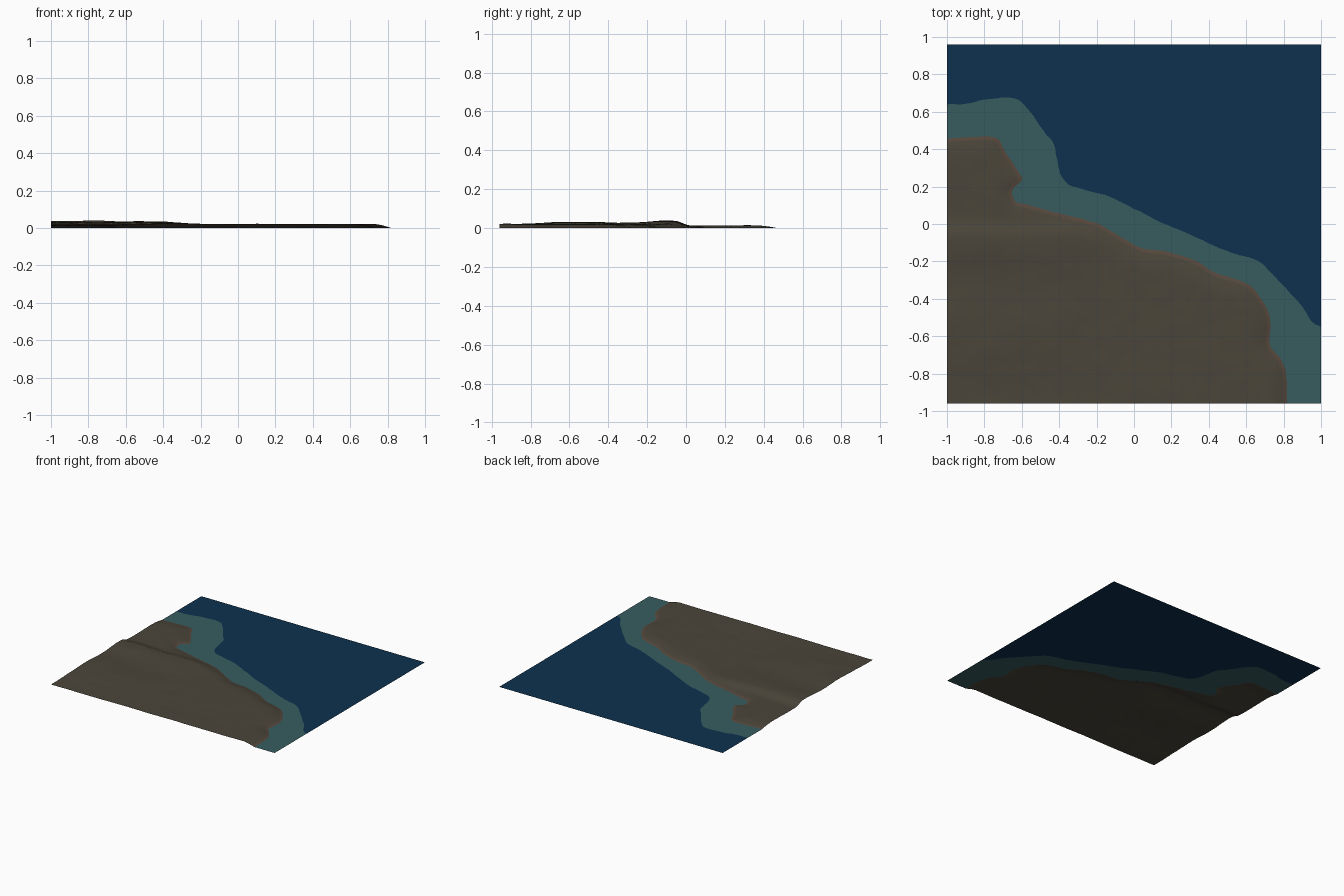
import bpy
import math
from mathutils import Vector, noise
from mathutils.geometry import delaunay_2d_cdt

if "Cube" in bpy.data.objects:
    bpy.data.objects.remove(bpy.data.objects["Cube"])

W, D = 1.0, 0.96          # half width and half depth of the map tile
RIM = 0.018               # width of the bare soil along the coast

COAST = [(-1, .457), (-.88, .463), (-.74, .463), (-.69, .388), (-.635, .302), (-.6, .238),
         (-.647, .185), (-.636, .12), (-.556, .1), (-.395, .056), (-.21, .008), (-.1, -.05),
         (.032, -.126), (.166, -.147), (.326, -.195), (.433, -.26), (.594, -.313),
         (.684, -.404), (.727, -.51), (.727, -.644), (.786, -.725), (.813, -.805), (.818, -.96)]
SHELF = [(-1, .64), (-.88, .645), (-.8, .665), (-.65, .675), (-.57, .62), (-.49, .505),
         (-.43, .425), (-.4, .29), (-.355, .215), (-.26, .18), (-.13, .147), (0, .083),
         (.165, 0), (.27, -.045), (.43, -.115), (.54, -.16), (.66, -.195), (.755, -.285),
         (.89, -.43), (.957, -.527), (1, -.55)]


def material(name, rgb):
    m = bpy.data.materials.new(name)
    m.diffuse_color = (*rgb, 1)
    m.use_nodes = True
    m.node_tree.nodes["Principled BSDF"].inputs["Base Color"].default_value = m.diffuse_color
    return m


def smooth_line(points, steps=5):
    """Catmull-Rom curve through the points, with a slight natural wobble."""
    p = [Vector(q) for q in points]
    p = [2 * p[0] - p[1]] + p + [2 * p[-1] - p[-2]]
    out = []
    for a, b, c, d in zip(p, p[1:], p[2:], p[3:]):
        for i in range(steps):
            t = i / steps
            v = 0.5 * (2 * b + (c - a) * t + (2 * a - 5 * b + 4 * c - d) * t * t
                       + (3 * b - a - 3 * c + d) * t ** 3)
            if out:
                n = noise.noise_vector((v.x * 22, v.y * 22, 0))
                v = v + Vector((n.x, n.y)) * 0.005
            out.append(v)
    return out + [p[-2]]


def step(lo, hi, v):
    t = max(0, min(1, (v - lo) / (hi - lo)))
    return t * t * (3 - 2 * t)


def bell(v, centre, width):
    return math.exp(-((v - centre) / width) ** 2)


coast = smooth_line(COAST)
shelf = smooth_line(SHELF)


def coast_distance(p):
    best = 9
    for a, b in zip(coast, coast[1:]):
        ab = b - a
        t = max(0, min(1, (p - a).dot(ab) / ab.length_squared))
        best = min(best, (a + ab * t - p).length)
    return best


def land_height(p):
    """Shore ramp, low northern spit, scarp and western plateau."""
    x, y = p
    shore = 1 - (1 - min(1, coast_distance(p) / 0.11)) ** 2
    west = step(-.18, -.45, x)
    south = .02 + west * (.017 * bell(y, -.1, .15) + .011 * bell(y, -.55, .22))
    scarp = step(.025, -.06, y + .015 * noise.noise((x * 4, 0, 5)))
    base = .013 + (south - .013) * scarp
    bumps = (.0035 * noise.noise((x * 5, y * 5, 1)) + .0016 * noise.noise((x * 14, y * 14, 2)))
    return max(0, shore * (base + bumps))


def sheet(name, outline, extra=(), height=None, mats=(), pick=None):
    """Triangulated open surface inside an outline."""
    pts = list(outline) + list(extra)
    verts, _, faces, *_ = delaunay_2d_cdt(pts, [], [list(range(len(outline)))], 1, 1e-5)
    used = sorted({i for f in faces for i in f})
    index = {v: i for i, v in enumerate(used)}
    co = [(verts[i].x, verts[i].y, height(verts[i]) if height else 0) for i in used]
    tris = []
    for f in faces:
        a, b, c = (verts[i] for i in f[:3])
        turn = (b - a).cross(c - a)
        f = f if turn > 0 else f[::-1]
        tris.append([index[i] for i in f])
    me = bpy.data.meshes.new(name)
    me.from_pydata(co, [], tris)
    for m in mats:
        me.materials.append(m)
    if pick:
        for poly in me.polygons:
            poly.material_index = pick(poly)
    ob = bpy.data.objects.new(name, me)
    bpy.context.collection.objects.link(ob)
    return ob


deep_blue = material("deep_blue", (.004, .031, .078))
shallow_teal = material("shallow_teal", (.038, .107, .114))
land_brown = material("land_brown", (.069, .060, .042))
shore_soil = material("shore_soil", (.095, .064, .045))

# Deep sea and shallow shelf
sheet("deep_sea", shelf + [Vector((W, D)), Vector((-W, D))], mats=[deep_blue])
sheet("shallow_water", coast + [Vector((W, -D))] + shelf[::-1], mats=[shallow_teal])

# Land: a grid of points plus a line just inside the coast for the soil rim
inner = []
for i, p in enumerate(coast):
    t = (coast[min(i + 1, len(coast) - 1)] - coast[max(i - 1, 0)]).normalized()
    q = p + Vector((t.y, -t.x)) * RIM
    q = Vector((max(-W, q.x), max(-D, q.y)))
    if coast_distance(q) > RIM * .8:
        inner.append(q)
nx, ny = 80, 60
for i in range(nx):
    for j in range(ny):
        q = Vector((-W + i * 1.84 / nx, -D + j * 1.44 / ny))
        if coast_distance(q) > RIM * 1.5:
            inner.append(q)
land = sheet("land", coast + [Vector((-W, -D))], inner, land_height, [land_brown, shore_soil],
             lambda f: 1 if coast_distance(f.center.xy) < RIM * .75 else 0)
bpy.context.view_layer.objects.active = land
land.select_set(True)
bpy.ops.object.shade_smooth_by_angle(angle=math.radians(40))
